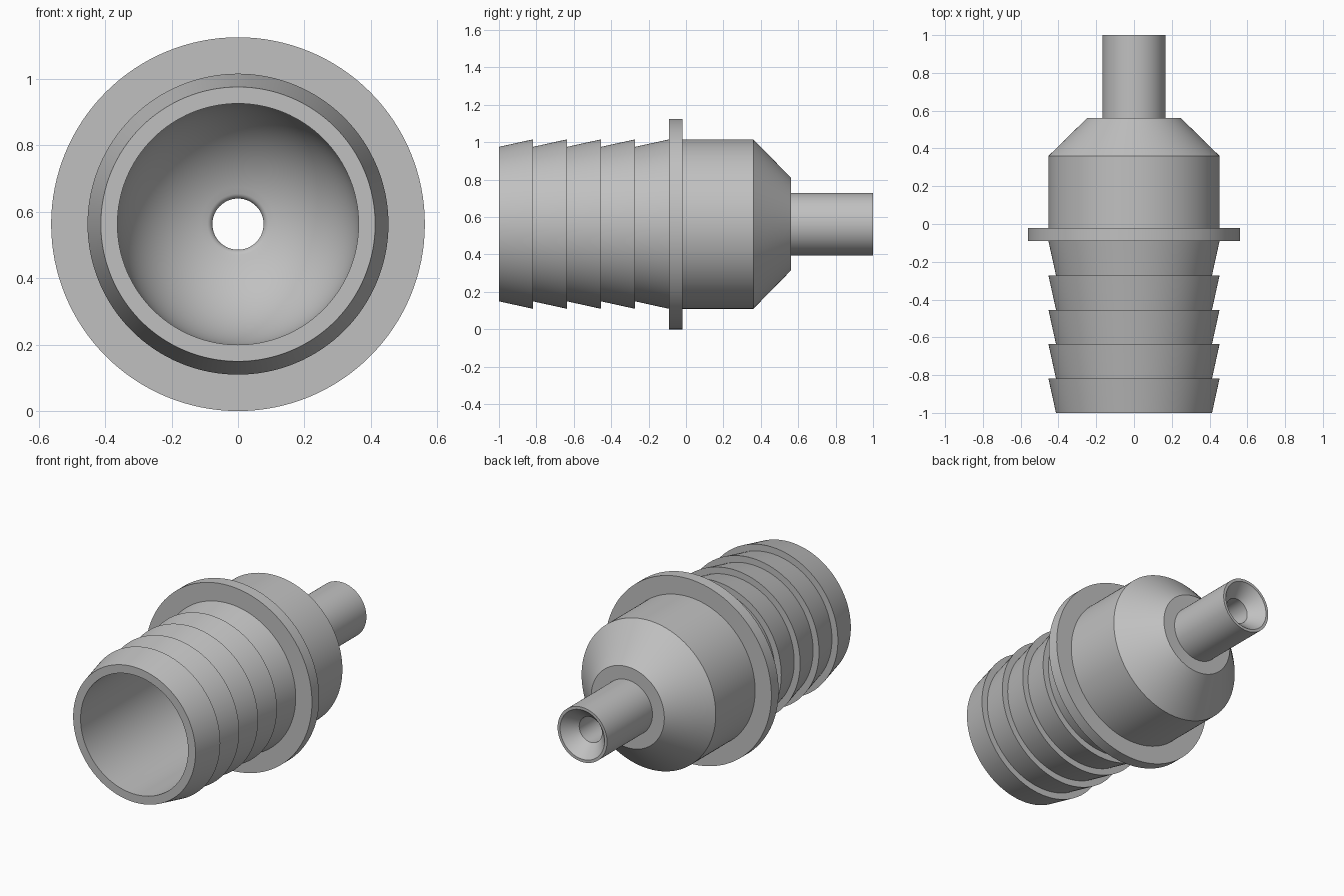
import bpy, bmesh, math
from mathutils import Vector

cube = bpy.data.objects.get("Cube")
if cube:
    bpy.data.objects.remove(cube, do_unlink=True)

SEGMENTS = 128
FLANGE_R, BODY_R, VALLEY_R = 0.5625, 0.453, 0.413
BORE_R, HOLE_R, TUBE_R = 0.363, 0.077, 0.167
BACK = -0.09          # front face of the flange
DOME_Y = 0.15         # centre of the domed end of the bore
FILLET = 0.02


def arc(cy, cr, radius, start, end, steps):
    """Points (y, r) on an arc, angles measured from the radial direction."""
    return [(cy + radius * math.sin(a), cr + radius * math.cos(a))
            for a in (start + (end - start) * i / steps for i in range(steps + 1))]


# Barbed hose end: each barb widens towards the flange, then steps in
profile = []
barbs = 5
pitch = (BACK + 1) / barbs
for i in range(barbs):
    y = -1 + i * pitch
    profile += [(y, VALLEY_R), (y + pitch, BODY_R)]

# Flange, body, sloping shoulder and outlet tube
profile += [(BACK, FLANGE_R), (-0.02, FLANGE_R), (-0.02, BODY_R), (0.36, BODY_R),
            (0.562, 0.247), (0.562, TUBE_R), (1, TUBE_R)]

# Countersunk outlet and narrow hole
profile += [(1, 0.15), (0.92, HOLE_R)]

# Rounded hole edge blending into the domed bore
fillet_r = HOLE_R + FILLET
end = math.acos(fillet_r / (BORE_R + FILLET))
fillet_y = DOME_Y + (BORE_R + FILLET) * math.sin(end)
profile += arc(fillet_y, fillet_r, FILLET, math.pi, math.pi + end, 6)
profile += arc(DOME_Y, 0, BORE_R, end, 0, 24)[1:]
profile += [(-1, BORE_R)]

# Revolve the closed profile around the y axis
bm = bmesh.new()
verts = [bm.verts.new((r, y, 0)) for y, r in profile]
edges = [bm.edges.new((a, b)) for a, b in zip(verts, verts[1:] + verts[:1])]
bmesh.ops.spin(bm, geom=verts + edges, cent=(0, 0, 0), axis=(0, 1, 0),
               angle=math.tau, steps=SEGMENTS)
bmesh.ops.remove_doubles(bm, verts=bm.verts, dist=0.0002)
bmesh.ops.recalc_face_normals(bm, faces=bm.faces)
bmesh.ops.translate(bm, verts=bm.verts, vec=Vector((0, 0, FLANGE_R)))
mesh = bpy.data.meshes.new("hose_adapter")
bm.to_mesh(mesh)
bm.free()

adapter = bpy.data.objects.new("hose_adapter", mesh)
bpy.context.collection.objects.link(adapter)

# Plain grey material
grey = bpy.data.materials.new("plain_grey")
grey.use_nodes = True
colour = (0.53, 0.53, 0.53, 1)
grey.diffuse_color = colour
grey.node_tree.nodes["Principled BSDF"].inputs["Base Color"].default_value = colour
mesh.materials.append(grey)

bpy.ops.object.select_all(action="DESELECT")
adapter.select_set(True)
bpy.context.view_layer.objects.active = adapter
bpy.ops.object.shade_smooth_by_angle(angle=math.radians(25))
